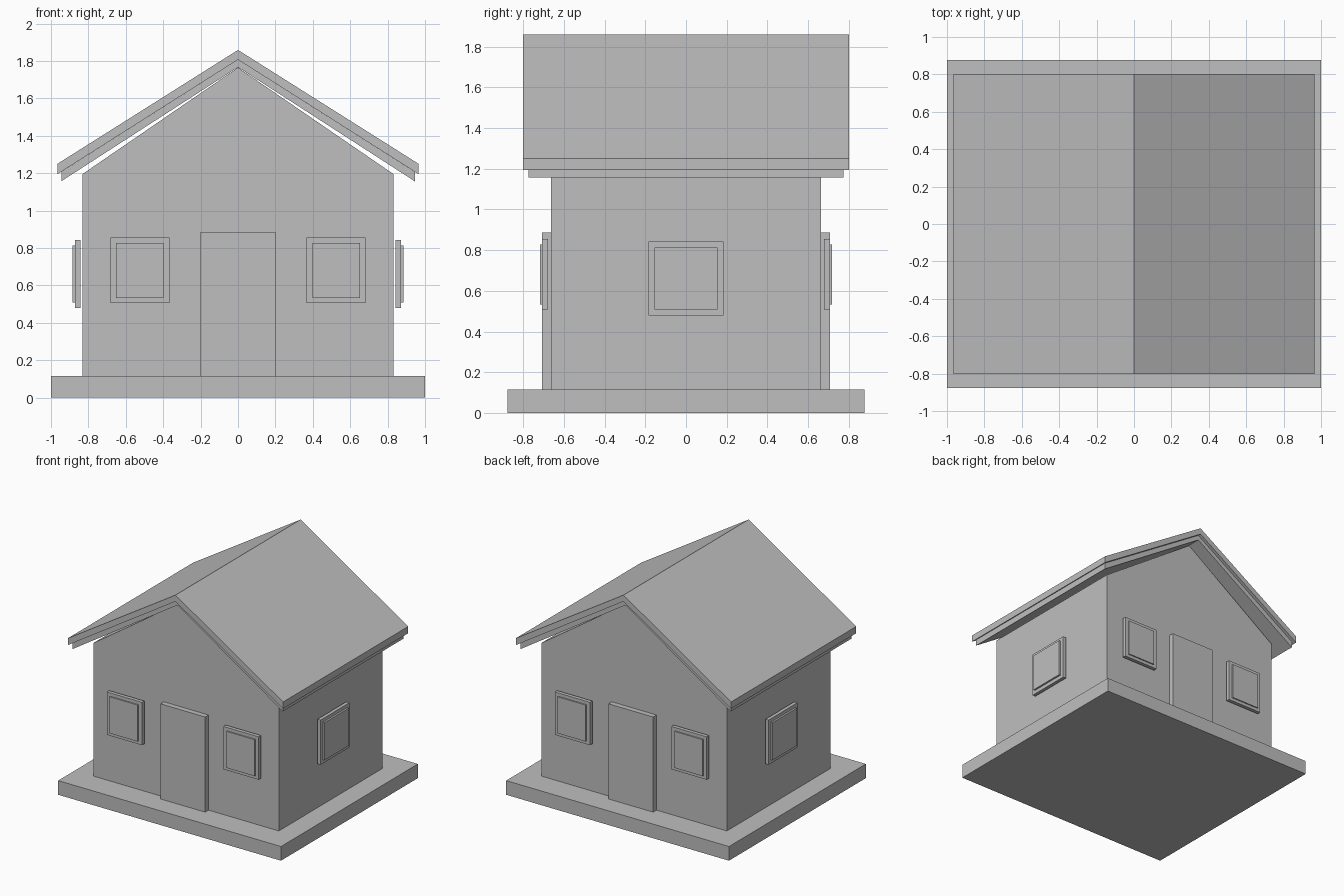
import bpy

cube = bpy.data.objects.get("Cube")
if cube:
    bpy.data.objects.remove(cube, do_unlink=True)

# Single plain grey
grey = bpy.data.materials.new("plain_grey")
grey.use_nodes = True
colour = (0.52, 0.52, 0.52, 1)
grey.diffuse_color = colour
grey.node_tree.nodes["Principled BSDF"].inputs["Base Color"].default_value = colour


def prism(name, profile, half_depth):
    """Extrude an x-z outline along y, centred on y = 0."""
    n = len(profile)
    verts = [(x, y, z) for y in (-half_depth, half_depth) for x, z in profile]
    faces = [tuple(range(n)), tuple(reversed(range(n, 2 * n)))]
    faces += [(i, i + n, (i + 1) % n + n, (i + 1) % n) for i in range(n)]
    mesh = bpy.data.meshes.new(name)
    mesh.from_pydata(verts, [], faces)
    mesh.materials.append(grey)
    obj = bpy.data.objects.new(name, mesh)
    bpy.context.collection.objects.link(obj)
    return obj


def box(name, x, y, z):
    """Box from (low, high) ranges on each axis."""
    x, y = sorted(x), sorted(y)
    obj = prism(name, [(x[0], z[0]), (x[1], z[0]), (x[1], z[1]), (x[0], z[1])],
                (y[1] - y[0]) / 2)
    obj.location.y = (y[0] + y[1]) / 2
    return obj


def roof_layer(name, half_width, half_depth, eave, ridge):
    """Folded roof sheet; eave and ridge are (bottom, top) heights."""
    w = half_width
    prism(name, [(-w, eave[0]), (0, ridge[0]), (w, eave[0]),
                 (w, eave[1]), (0, ridge[1]), (-w, eave[1])], half_depth)


# Ground slab and gabled walls
box("base_slab", (-1, 1), (-0.877, 0.877), (0, 0.115))
prism("walls", [(-0.832, 0.115), (0.832, 0.115), (0.832, 1.195),
                (0, 1.765), (-0.832, 1.195)], 0.664)

# Roof covering over a slightly smaller underlayer
roof_layer("roof", 0.966, 0.802, (1.195, 1.25), (1.807, 1.859))
roof_layer("roof_underlayer", 0.945, 0.775, (1.157, 1.208), (1.767, 1.807))

# Doors and windows on both gable ends
for end, s in (("front", -1), ("back", 1)):
    box(end + "_door", (-0.2, 0.2), (s * 0.65, s * 0.707), (0.115, 0.887))
    for side, m in (("left", 1), ("right", -1)):
        label = f"{end}_{side}_window"
        box(label + "_frame", (m * 0.366, m * 0.682),
            (s * 0.678, s * 0.708), (0.507, 0.855))
        box(label + "_pane", (m * 0.398, m * 0.652),
            (s * 0.69, s * 0.718), (0.532, 0.828))

# One window on each side wall
for side, m in (("left", 1), ("right", -1)):
    label = f"{side}_wall_window"
    box(label + "_frame", (m * 0.843, m * 0.871), (-0.184, 0.184), (0.479, 0.842))
    box(label + "_pane", (m * 0.855, m * 0.886), (-0.155, 0.155), (0.509, 0.814))
